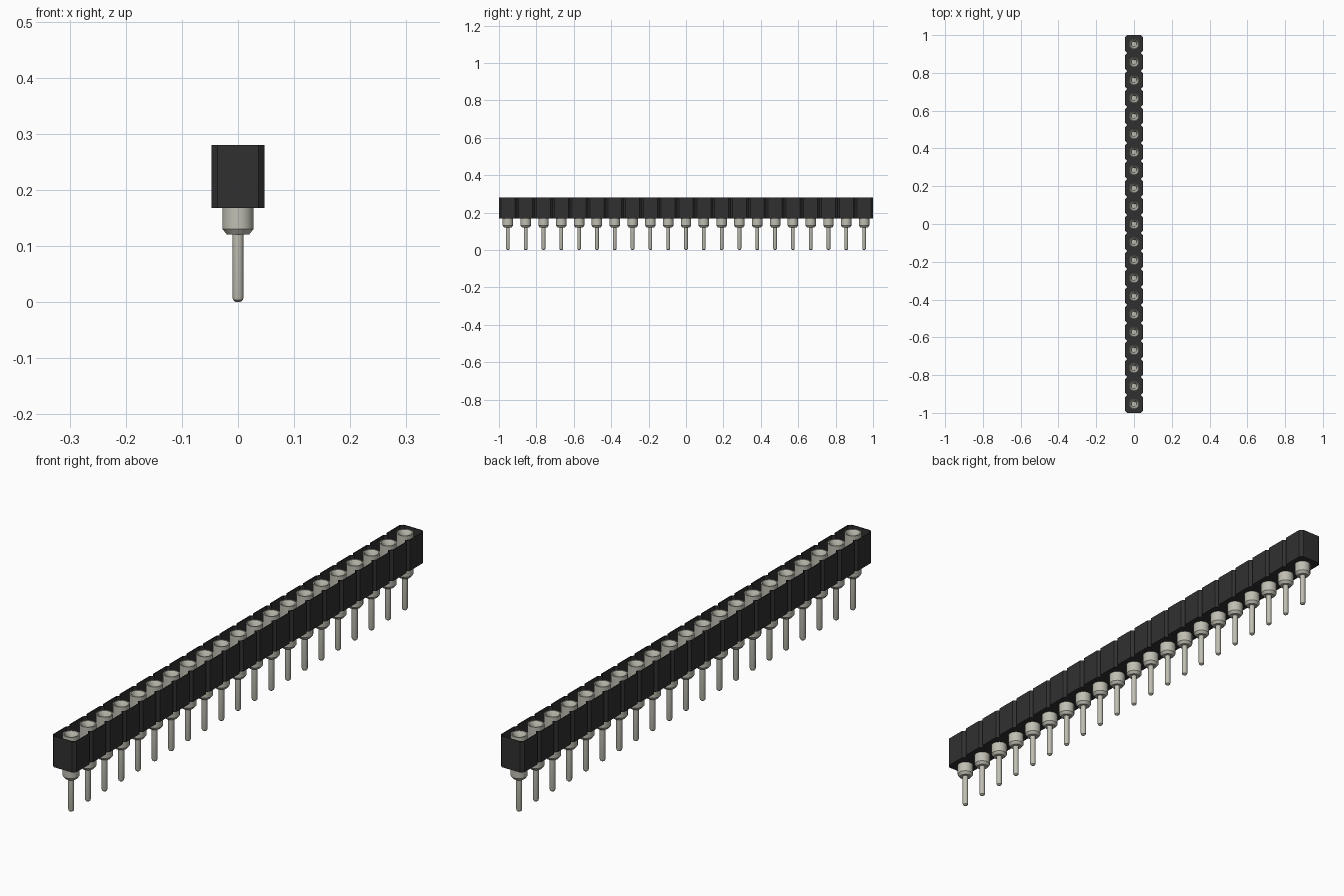
import bpy, bmesh, math

default = bpy.data.objects.get("Cube")
if default:
    bpy.data.objects.remove(default, do_unlink=True)

COUNT = 21
PITCH = 2 / COUNT
HALF = 0.047      # half width of the housing
CUT = 0.0105      # corner chamfer of each cell
BASE, TOP = 0.168, 0.28


def make_material(name, color, rough):
    mat = bpy.data.materials.new(name)
    mat.use_nodes = True
    mat.diffuse_color = (*color, 1)
    bsdf = mat.node_tree.nodes["Principled BSDF"]
    bsdf.inputs["Base Color"].default_value = (*color, 1)
    bsdf.inputs["Roughness"].default_value = rough
    return mat


def add_object(name, mesh):
    obj = bpy.data.objects.new(name, mesh)
    bpy.context.collection.objects.link(obj)
    return obj


def lathe(name, profile, sides, mat):
    """Revolve (radius, height) points, with zero radius at both ends."""
    bm = bmesh.new()
    verts = [bm.verts.new((r, 0, z)) for r, z in profile]
    edges = [bm.edges.new(pair) for pair in zip(verts, verts[1:])]
    bmesh.ops.spin(bm, geom=verts + edges, cent=(0, 0, 0), axis=(0, 0, 1),
                   angle=math.tau, steps=sides)
    bmesh.ops.remove_doubles(bm, verts=bm.verts, dist=0.0001)
    bmesh.ops.recalc_face_normals(bm, faces=bm.faces)
    mesh = bpy.data.meshes.new(name)
    bm.to_mesh(mesh)
    bm.free()
    mesh.materials.append(mat)
    return mesh


black = make_material("black plastic", (0.03, 0.03, 0.03), 0.6)
metal = make_material("pale metal", (0.53, 0.52, 0.45), 0.5)

# Housing: a notched tray outline, one chamfered cell per pin
side = [(HALF - CUT, -1)]
for i in range(COUNT):
    low, high = -1 + i * PITCH, -1 + (i + 1) * PITCH
    side += [(HALF, low + CUT), (HALF, high - CUT), (HALF - CUT, high)]
outline = side + [(-x, -y) for x, y in side]

bm = bmesh.new()
lower = [bm.verts.new((x, y, BASE)) for x, y in outline]
upper = [bm.verts.new((x, y, TOP)) for x, y in outline]
bm.faces.new(lower[::-1])
for i in range(len(outline)):
    j = (i + 1) % len(outline)
    bm.faces.new((lower[i], lower[j], upper[j], upper[i]))
mesh = bpy.data.meshes.new("housing")
bm.to_mesh(mesh)
bm.free()
mesh.materials.append(black)
housing = add_object("housing", mesh)
shell = housing.modifiers.new("wall thickness", "SOLIDIFY")
shell.thickness = 0.003
shell.offset = -1

# Pin: rounded tail, tapered collar, barrel and funnel mouth
pin_profile = [
    (0, 0), (0.005, 0.001), (0.0085, 0.004), (0.01, 0.009),
    (0.01, 0.121), (0.02, 0.121), (0.028, 0.131), (0.028, TOP),
    (0.024, TOP), (0.012, 0.258), (0.012, 0.22), (0, 0.22),
]
pin_mesh = lathe("pin", pin_profile, 20, metal)
pins = []
for i in range(COUNT):
    pin = add_object(f"pin_{i + 1}", pin_mesh)
    pin.location.y = -1 + (i + 0.5) * PITCH
    pins.append(pin)

# Smooth the round metal, keeping its edges crisp
bpy.ops.object.select_all(action="DESELECT")
pins[0].select_set(True)
bpy.context.view_layer.objects.active = pins[0]
bpy.ops.object.shade_smooth_by_angle(angle=math.radians(30))
